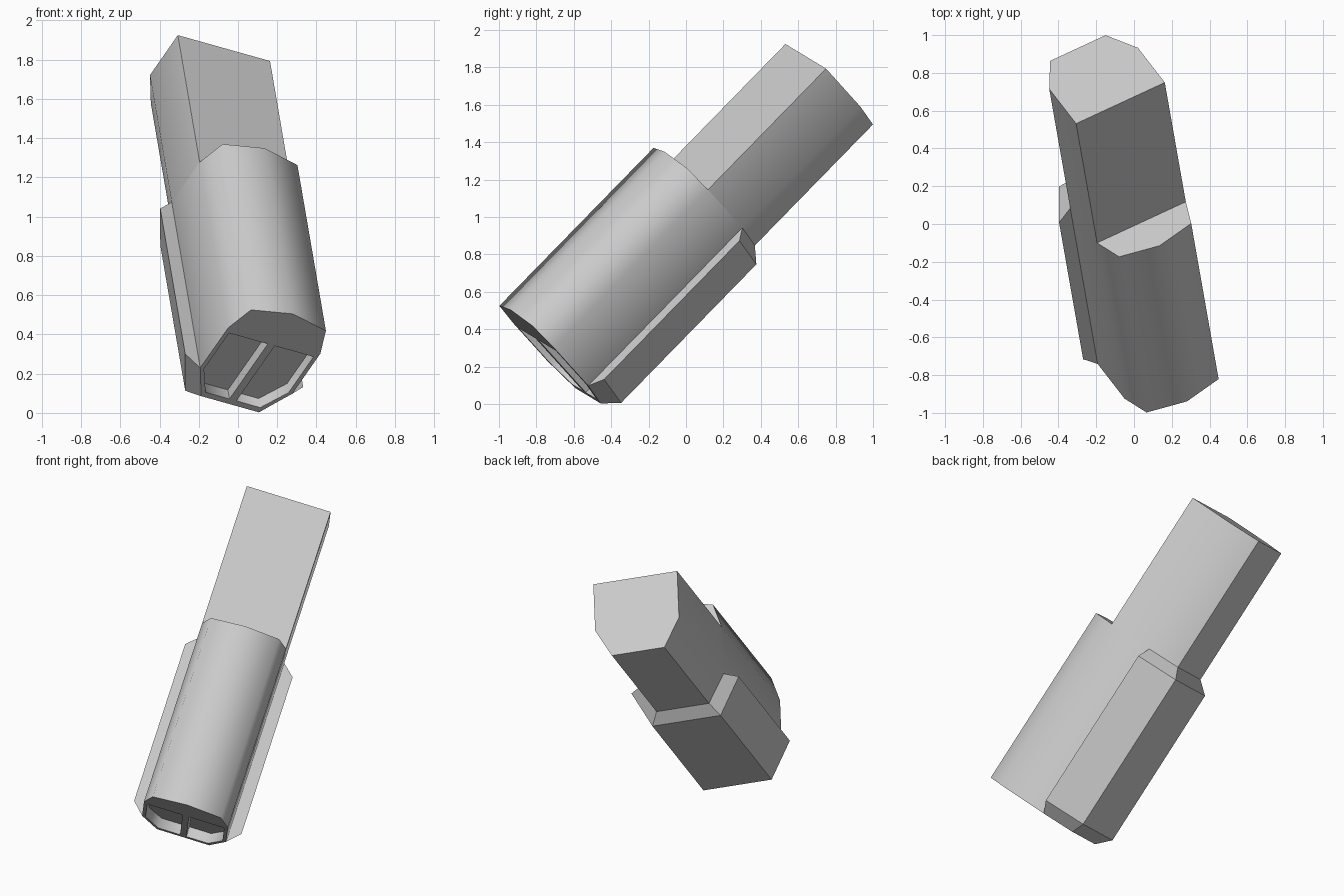
import bpy, bmesh
from mathutils import Matrix, Vector

if "Cube" in bpy.data.objects:
    bpy.data.objects.remove(bpy.data.objects["Cube"])

# Tilted frame: local x = width, local y = along the length, local z = height
length_dir = Vector((-0.122, 0.693, 0.710)).normalized()
width_dir = Vector((0.8797, 0.407, -0.247))
width_dir = (width_dir - length_dir * width_dir.dot(length_dir)).normalized()
height_dir = width_dir.cross(length_dir)
frame = Matrix((width_dir, length_dir, height_dir)).transposed().to_4x4()
frame.translation = width_dir * -0.2605

grey = bpy.data.materials.new("light_grey")
grey.diffuse_color = (0.6, 0.6, 0.6, 1)
grey.use_nodes = True
grey.node_tree.nodes["Principled BSDF"].inputs["Base Color"].default_value = grey.diffuse_color

FRONT, STEP, BACK = -0.327, 0.862, 1.773


def mirrored(half):
    """Close a right-hand half profile (bottom to top) with its mirror."""
    return half + [(-x, z) for x, z in reversed(half) if x > 0]


def loft(name, sections, closed=True, caps=(True, True)):
    """Skin between sections given as (length position, profile)."""
    bm = bmesh.new()
    rings = [[bm.verts.new((x, y, z)) for x, z in prof] for y, prof in sections]
    n = len(rings[0])
    for r, s in zip(rings, rings[1:]):
        for i in range(n if closed else n - 1):
            j = (i + 1) % n
            bm.faces.new((r[i], s[i], s[j], r[j]))
    if caps[0]:
        bm.faces.new(rings[0])
    if caps[1]:
        bm.faces.new(rings[-1][::-1])
    bmesh.ops.remove_doubles(bm, verts=bm.verts[:], dist=0.0005)
    bmesh.ops.recalc_face_normals(bm, faces=bm.faces[:])
    # open skins: make the lowest face look downward
    low = min(bm.faces, key=lambda f: f.calc_center_median().z)
    if not closed and low.normal.z > 0:
        bmesh.ops.reverse_faces(bm, faces=bm.faces[:])
    mesh = bpy.data.meshes.new(name)
    bm.to_mesh(mesh)
    bm.free()
    mesh.materials.append(grey)
    ob = bpy.data.objects.new(name, mesh)
    bpy.context.collection.objects.link(ob)
    ob.matrix_world = frame
    return ob


def activate(ob):
    bpy.ops.object.select_all(action='DESELECT')
    ob.select_set(True)
    bpy.context.view_layer.objects.active = ob


def smooth(ob):
    activate(ob)
    bpy.ops.object.shade_smooth_by_angle(angle=1.056)


# Rounded housing and the flat-topped bar that continues behind it
lower = [(0.167, 0.322), (0.267, 0.503), (0.267, 0.812)]
arch = lower + [(0.217, 0.970), (0, 1.020)]
housing = loft("housing", [(FRONT, mirrored(arch)), (STEP, mirrored(arch))])
bar = loft("rear_bar", [(STEP, mirrored(lower)), (BACK, mirrored(lower))],
           caps=(False, True))

# Two shallow pockets in the front face, separated by a thin rib
pocket = [(0.02, 0.355), (0.158, 0.355), (0.245, 0.503), (0.245, 0.780), (0.02, 0.780)]
for side in (-1, 1):
    prof = [(side * x, z) for x, z in pocket]
    cutter = loft("pocket_cutter", [(FRONT - 0.1, prof), (FRONT + 0.065, prof)])
    cutter.hide_render = True
    activate(housing)
    cut = housing.modifiers.new("pocket", 'BOOLEAN')
    cut.operation = 'DIFFERENCE'
    cut.solver = 'EXACT'
    cut.object = cutter
    bpy.ops.object.modifier_apply(modifier=cut.name)
    bpy.data.objects.remove(cutter)

smooth(housing)
smooth(bar)

# Wider lower sleeve with bevelled ends
narrow = [(0.167, 0.322), (0.267, 0.503), (0.267, 0.503)]
wide = [(0.217, 0.262), (0.342, 0.500), (0.267, 0.503)]


def strip(half):
    return [(-x, z) for x, z in reversed(half)] + half


loft("lower_sleeve", [(FRONT, strip(narrow)), (-0.25, strip(wide)),
                      (0.793, strip(wide)), (STEP, strip(narrow))],
     closed=False, caps=(False, False))
